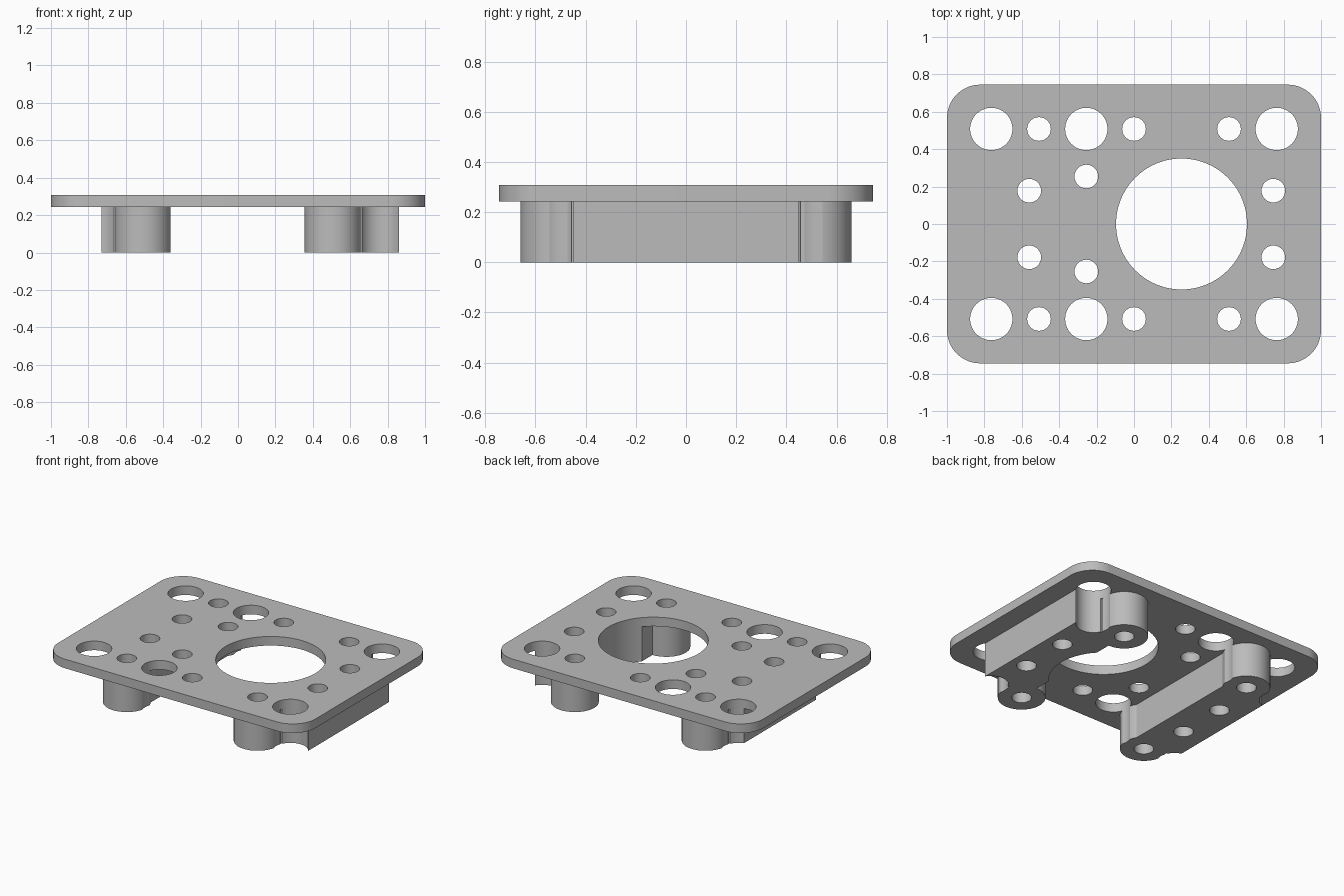
import bpy, bmesh, math
from mathutils import Matrix

cube = bpy.data.objects.get("Cube")
if cube:
    bpy.data.objects.remove(cube, do_unlink=True)

grey = bpy.data.materials.new("plain grey")
grey.use_nodes = True
colour = (0.5, 0.5, 0.5, 1)
grey.diffuse_color = colour
grey.node_tree.nodes["Principled BSDF"].inputs["Base Color"].default_value = colour

PLATE_BOTTOM, TOP = 0.243, 0.307
INSIDE = 0.275          # supports reach into the plate before being fused


def finish(bm, name):
    bmesh.ops.recalc_face_normals(bm, faces=bm.faces)
    mesh = bpy.data.meshes.new(name)
    bm.to_mesh(mesh)
    bm.free()
    mesh.materials.append(grey)
    obj = bpy.data.objects.new(name, mesh)
    bpy.context.collection.objects.link(obj)
    return obj


def add_box(bm, x0, x1, half_y, z0, z1):
    mat = (Matrix.Translation(((x0 + x1) / 2, 0, (z0 + z1) / 2))
           @ Matrix.Diagonal((x1 - x0, 2 * half_y, z1 - z0, 1)))
    return bmesh.ops.create_cube(bm, size=1, matrix=mat)["verts"]


def add_cylinder(bm, x, y, r, z0, z1, sides=64):
    bmesh.ops.create_cone(bm, cap_ends=True, segments=sides, radius1=r, radius2=r,
                          depth=z1 - z0,
                          matrix=Matrix.Translation((x, y, (z0 + z1) / 2)))


# Rounded rectangular plate
bm = bmesh.new()
add_box(bm, -1, 1, 0.745, PLATE_BOTTOM, TOP)
upright = [e for e in bm.edges if abs(e.verts[0].co.z - e.verts[1].co.z) > 0.01]
bmesh.ops.bevel(bm, geom=upright, offset=0.178, segments=16, profile=0.5, affect='EDGES')
plate = finish(bm, "mounting_plate")

# Two supporting ribs under the plate
bm = bmesh.new()
for x0, x1 in ((-0.73, -0.38), (0.51, 0.86)):
    add_box(bm, x0, x1, 0.457, 0, INSIDE)
ribs = finish(bm, "support_ribs")

# Round bosses at the rib ends
bm = bmesh.new()
for x in (-0.508, 0.508):
    for side in (-1, 1):
        add_cylinder(bm, x, side * 0.508, 0.152, 0, INSIDE)
bosses = finish(bm, "end_bosses")

# All vertical holes, mirrored front to back
LARGE, SMALL = 0.113, 0.063
holes = [(x, 0.508, LARGE) for x in (-0.763, -0.255, 0.763)]
holes += [(x, 0.508, SMALL) for x in (-0.508, 0, 0.508)]
holes += [(-0.255, 0.254, SMALL), (-0.56, 0.178, SMALL), (0.745, 0.178, SMALL)]
bm = bmesh.new()
for x, y, r in holes:
    for side in (-1, 1):
        add_cylinder(bm, x, side * y, r, -0.1, 0.5)
add_cylinder(bm, 0.254, 0, 0.35, -0.1, 0.5, 128)
drills = finish(bm, "hole_cutters")

# Fuse the supports, then drill through everything
bpy.context.view_layer.objects.active = plate
for tool, operation in ((ribs, 'UNION'), (bosses, 'UNION'), (drills, 'DIFFERENCE')):
    mod = plate.modifiers.new(tool.name, 'BOOLEAN')
    mod.object = tool
    mod.operation = operation
    mod.solver = 'EXACT'
    bpy.ops.object.modifier_apply(modifier=mod.name)
    bpy.data.objects.remove(tool, do_unlink=True)

bpy.ops.object.select_all(action='DESELECT')
plate.select_set(True)
bpy.ops.object.shade_smooth_by_angle(angle=math.radians(30))
